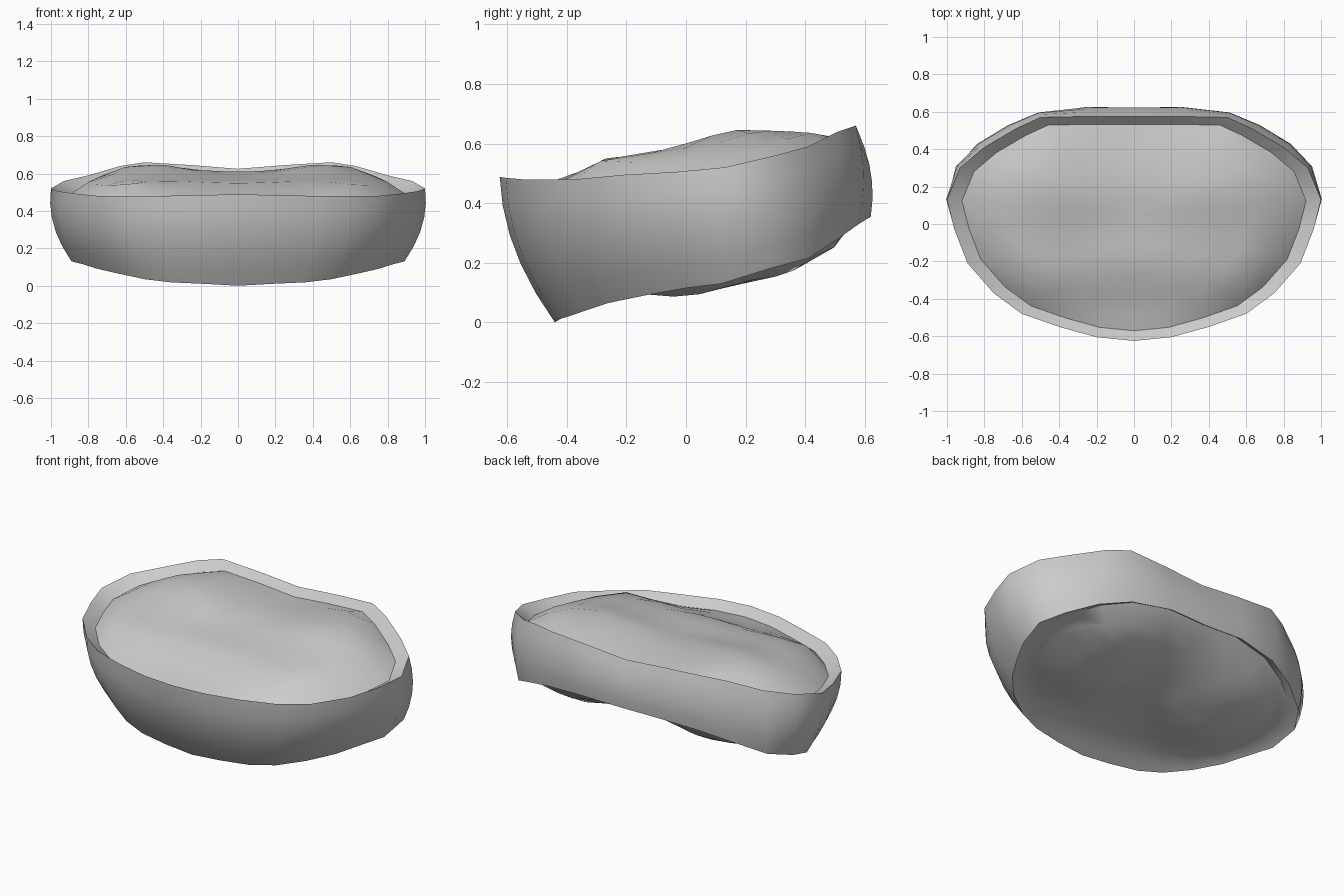
import bpy
import bmesh
import math
from mathutils import Vector

default_cube = bpy.data.objects.get("Cube")
if default_cube:
    bpy.data.objects.remove(default_cube, do_unlink=True)

# Left half of the upper and lower rims, running from front centre to back centre
UPPER_RIM = [
    (0, -.625, .488), (.2, -.605, .485), (.4, -.55, .48), (.6, -.48, .48),
    (.75, -.37, .48), (.89, -.21, .495), (.96, -.03, .505), (1, .13, .52),
    (.93, .3, .56), (.8, .41, .59), (.63, .51, .64), (.5, .57, .66),
    (.25, .575, .645), (0, .575, .625)]
LOWER_RIM = [
    (0, -.44, 0), (.18, -.43, .01), (.36, -.4, .018), (.5, -.35, .035),
    (.64, -.26, .065), (.75, -.14, .09), (.83, 0, .115), (.89, .12, .13),
    (.91, .28, .18), (.83, .41, .215), (.68, .51, .28), (.5, .58, .33),
    (.25, .62, .355), (0, .615, .35)]


def mirrored_loop(half):
    """Close a half outline by mirroring it across x."""
    points = [Vector(p) for p in half]
    mirrored = [Vector((-p.x, p.y, p.z)) for p in reversed(points[1:-1])]
    return points + mirrored


def interpolate(stations, value):
    """Piecewise linear height along a list of (position, height) pairs."""
    for (start, low), (end, high) in zip(stations, stations[1:]):
        if value <= end:
            blend = max(0, (value - start) / (end - start))
            return low + (high - low) * blend
    return stations[-1][1]


def clamp(value):
    return max(0, min(1, value))


def lobe(x):
    """One soft swelling on each side of the middle."""
    return math.exp(-((abs(x) - .46) / .22) ** 2)


def top_height(x, y):
    ridge = [(-.56, .45), (-.41, .475), (-.27, .55), (0, .58), (.2, .61), (.4, .6), (.6, .57)]
    edge_drop = .07 * max(0, abs(x) - .6) / .3
    return interpolate(ridge, y) + .04 * lobe(x) * clamp(y * 4 + .5) - edge_drop


def underside_height(x, y):
    slope = [(-.4, .05), (-.2, .11), (.1, .16), (.34, .22), (.5, .31), (.6, .36)]
    return interpolate(slope, y) - .06 * lobe(x) * clamp(y * 4 + 1)


def add_loop(bm, points):
    return [bm.verts.new(p) for p in points]


def bridge(bm, first, second):
    count = len(first)
    for i in range(count):
        j = (i + 1) % count
        bm.faces.new((first[i], first[j], second[j], second[i]))


def add_cap(bm, rim, outline, recess, height, scales, centre_y):
    """Sink a band inside a rim, then fill it with loops laid on a height function."""
    previous = rim
    for step, scale in enumerate(scales):
        points = []
        for p in outline:
            x = p.x * scale
            y = centre_y + (p.y - centre_y) * scale
            z = p.z + recess if step == 0 else height(x, y)
            points.append(Vector((x, y, z)))
        loop = add_loop(bm, points)
        bridge(bm, previous, loop)
        previous = loop
    middle = bm.verts.new((0, centre_y, height(0, centre_y)))
    for i, vert in enumerate(previous):
        bm.faces.new((vert, previous[(i + 1) % len(previous)], middle))


# Bulging outer wall
upper = mirrored_loop(UPPER_RIM)
lower = mirrored_loop(LOWER_RIM)
bm = bmesh.new()
wall_loops = []
for step in range(6):
    t = step / 5
    points = []
    for a, b in zip(upper, lower):
        p = a.lerp(b, t)
        outward = Vector((p.x, p.y * 1.6, 0)).normalized()
        swell = .042 - .018 * clamp(p.y * 3 - .5)
        points.append(p + outward * swell * abs(math.sin(math.pi * t)) ** .85)
    wall_loops.append(add_loop(bm, points))
for above, below in zip(wall_loops, wall_loops[1:]):
    bridge(bm, above, below)

# Sunken top and lobed underside
add_cap(bm, wall_loops[0], upper, -.045, top_height, (.92, .8, .65, .48, .3, .14), .05)
add_cap(bm, wall_loops[-1], lower, .02, underside_height, (.94, .82, .62, .42, .2), .12)
bmesh.ops.recalc_face_normals(bm, faces=bm.faces)

# Finished body
mesh = bpy.data.meshes.new("rounded_body")
bm.to_mesh(mesh)
bm.free()
body = bpy.data.objects.new("rounded_body", mesh)
bpy.context.collection.objects.link(body)

grey = bpy.data.materials.new("plain grey")
grey.use_nodes = True
colour = (.6, .6, .6, 1)
grey.diffuse_color = colour
grey.node_tree.nodes["Principled BSDF"].inputs["Base Color"].default_value = colour
mesh.materials.append(grey)

bpy.ops.object.select_all(action='DESELECT')
body.select_set(True)
bpy.context.view_layer.objects.active = body
bpy.ops.object.shade_smooth_by_angle(angle=math.radians(40))
